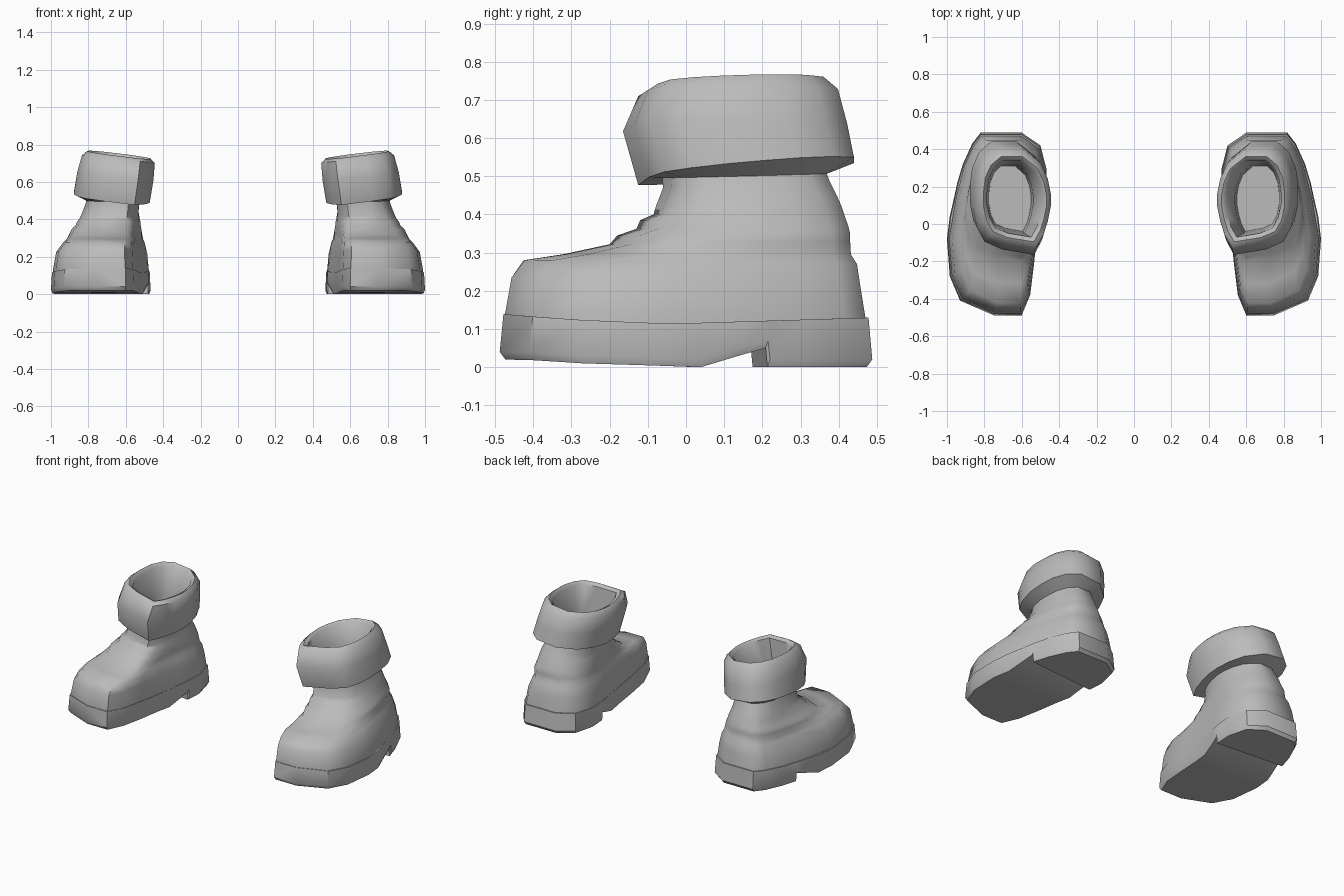
import bpy, bmesh, math

cube = bpy.data.objects.get("Cube")
if cube:
    bpy.data.objects.remove(cube, do_unlink=True)

grey = bpy.data.materials.new("boot_grey")
grey.use_nodes = True
GREY = (0.5, 0.5, 0.5, 1)
grey.diffuse_color = GREY
grey.node_tree.nodes["Principled BSDF"].inputs["Base Color"].default_value = GREY

# Sole stations, toe to heel: outer x, y, inner x, y, underside z
SOLE = [
    (0.75, -0.488, 0.60, -0.488, 0.020),
    (0.93, -0.41, 0.555, -0.38, 0.018),
    (0.985, -0.28, 0.535, -0.22, 0.010),
    (1.0, -0.08, 0.52, -0.07, 0.004),
    (0.985, 0.04, 0.505, 0.03, 0.0),
    (0.96, 0.15, 0.485, 0.13, 0.032),
    (0.946, 0.215, 0.475, 0.175, 0.050),
    (0.945, 0.220, 0.474, 0.180, 0.0),
    (0.915, 0.32, 0.467, 0.29, 0.0),
    (0.865, 0.43, 0.50, 0.42, 0.0),
    (0.82, 0.488, 0.60, 0.488, 0.0),
]


def loop(rows):
    """Ring of points: outer side toe to heel, then inner side back to toe."""
    return [r[:2] for r in rows] + [r[2:4] for r in reversed(rows)]


# Unit outlines (0..1 across and along) for the foot and for the leg
FOOT = [((x - 0.467) / 0.533, (y + 0.488) / 0.976)
        for x, y in loop([SOLE[i] for i in (0, 1, 2, 3, 5, 8, 9, 10)])]
LEG = loop([
    (0.62, 0.05, 0.20, 0.00), (0.85, 0.12, 0.10, 0.13),
    (0.95, 0.25, 0.04, 0.27), (1.00, 0.42, 0.00, 0.42),
    (1.00, 0.58, 0.00, 0.55), (0.97, 0.75, 0.04, 0.70),
    (0.88, 0.90, 0.14, 0.86), (0.72, 1.00, 0.38, 1.00)])


def ring(zf, zb, y0, y1, x0, x1, leg=1.0, tilt=0.0):
    """Outline fitted to a box, sloping from front height zf to back height zb."""
    pts = []
    for (fu, fv), (lu, lv) in zip(FOOT, LEG):
        u, v = fu + (lu - fu) * leg, fv + (lv - fv) * leg
        pts.append((x0 + (x1 - x0) * u, y0 + (y1 - y0) * v,
                    zf + (zb - zf) * v + tilt * (u - 0.5)))
    return pts


def loft(name, rings, strip_caps=False, end_cap=False, angle=50):
    """Skin a stack of rings and mirror it into the pair."""
    bm = bmesh.new()
    vs = [[bm.verts.new(p) for p in r] for r in rings]
    n = len(rings[0])
    for a, b in zip(vs, vs[1:]):
        for i in range(n):
            j = (i + 1) % n
            bm.faces.new((a[i], a[j], b[j], b[i]))
    if strip_caps:
        for r in (vs[0], vs[-1]):
            for i in range(n // 2 - 1):
                bm.faces.new((r[i], r[i + 1], r[n - 2 - i], r[n - 1 - i]))
        bmesh.ops.recalc_face_normals(bm, faces=bm.faces)
    if end_cap:
        bm.faces.new(vs[-1])
    me = bpy.data.meshes.new(name)
    bm.to_mesh(me)
    bm.free()
    me.materials.append(grey)
    ob = bpy.data.objects.new(name, me)
    bpy.context.collection.objects.link(ob)
    ob.modifiers.new("pair", 'MIRROR').use_mirror_merge = False
    bpy.ops.object.select_all(action='DESELECT')
    ob.select_set(True)
    bpy.context.view_layer.objects.active = ob
    bpy.ops.object.shade_smooth_by_angle(angle=math.radians(angle))
    return ob


# Soles with an arch and a stepped heel
def sole_ring(scale, z_of):
    zs = [z_of(r[1], r[4]) for r in SOLE]
    return [(0.73 + (x - 0.73) * scale, y * scale, z)
            for (x, y), z in zip(loop(SOLE), zs + zs[::-1])]


loft("soles", [
    sole_ring(0.97, lambda y, z: z),
    sole_ring(1.0, lambda y, z: z + 0.02),
    sole_ring(0.98, lambda y, z: 0.115 + 0.09 * max(0, -y - 0.05) ** 1.6 + 0.03 * max(0, y)),
], strip_caps=True, angle=40)

# Uppers: toe box, creased instep, ankle
loft("uppers", [
    ring(0.10, 0.10, -0.474, 0.474, 0.475, 0.990, 0),
    ring(0.14, 0.13, -0.474, 0.470, 0.477, 0.988, 0),
    ring(0.235, 0.21, -0.457, 0.457, 0.485, 0.972, 0),
    ring(0.280, 0.27, -0.425, 0.448, 0.497, 0.935, 0.05),
    ring(0.296, 0.295, -0.32, 0.432, 0.505, 0.915, 0.15),
    ring(0.322, 0.33, -0.20, 0.430, 0.508, 0.900, 0.35),
    ring(0.345, 0.35, -0.18, 0.430, 0.510, 0.890, 0.45),
    ring(0.362, 0.37, -0.13, 0.425, 0.515, 0.870, 0.6),
    ring(0.385, 0.39, -0.12, 0.418, 0.518, 0.860, 0.65),
    ring(0.400, 0.42, -0.085, 0.408, 0.525, 0.845, 0.8),
    ring(0.418, 0.45, -0.080, 0.395, 0.530, 0.835, 0.9),
    ring(0.470, 0.49, -0.060, 0.375, 0.530, 0.815),
    ring(0.530, 0.53, -0.065, 0.360, 0.530, 0.805),
], angle=60)

# Cuffs: padded band, rim and hollow lining
loft("cuffs", [
    ring(0.495, 0.505, -0.06, 0.365, 0.530, 0.81),
    ring(0.490, 0.540, -0.125, 0.440, 0.472, 0.878, 1, 0.045),
    ring(0.630, 0.630, -0.165, 0.422, 0.452, 0.860, 1, 0.04),
    ring(0.722, 0.720, -0.125, 0.398, 0.445, 0.835, 1, 0.04),
    ring(0.738, 0.752, -0.095, 0.360, 0.468, 0.805, 1, 0.04),
    ring(0.725, 0.735, -0.070, 0.340, 0.490, 0.785, 1, 0.03),
    ring(0.560, 0.560, -0.050, 0.320, 0.540, 0.780),
    ring(0.420, 0.420, -0.040, 0.310, 0.550, 0.775),
], end_cap=True, angle=50)
